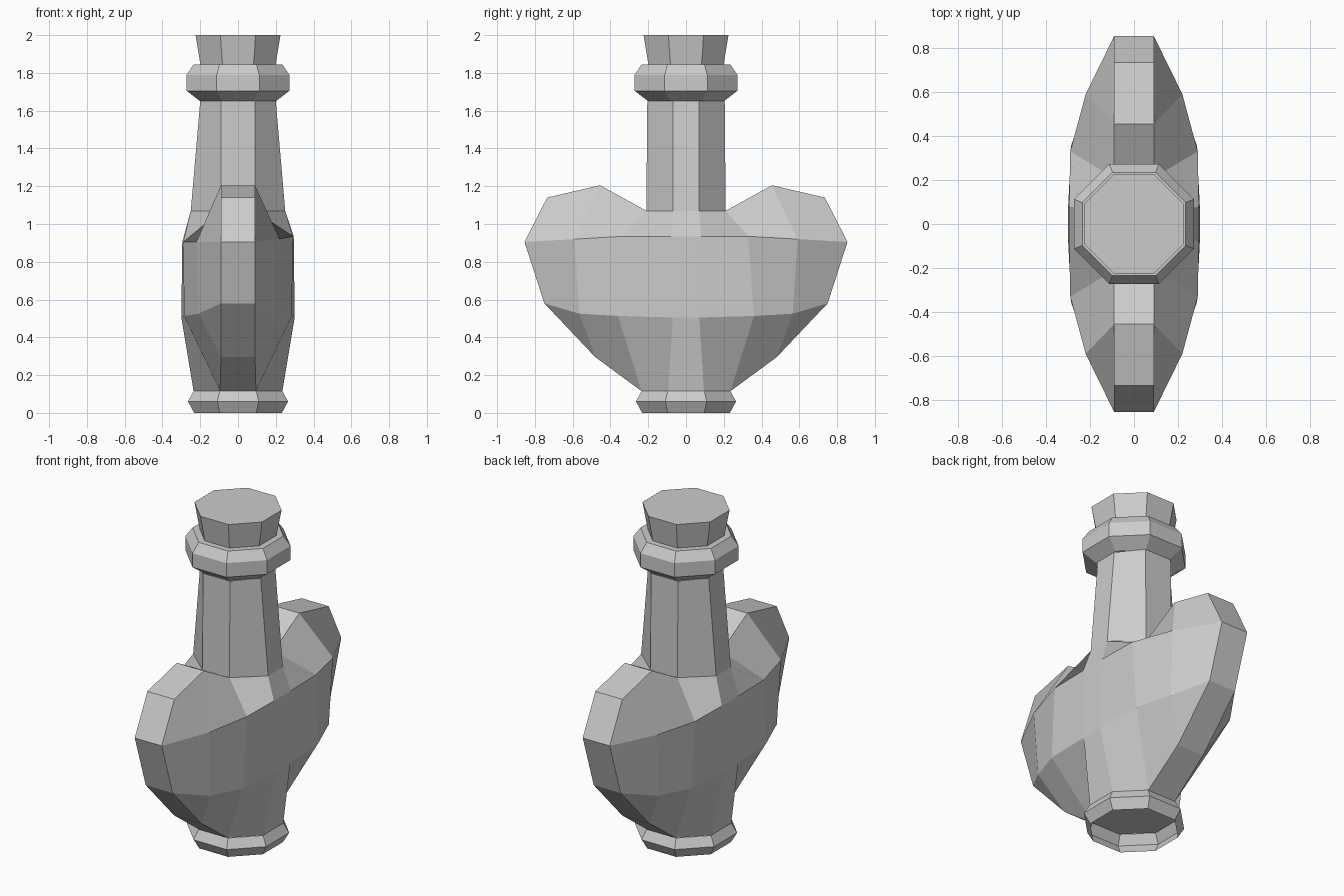
import bpy, bmesh, math

if "Cube" in bpy.data.objects:
    bpy.data.objects.remove(bpy.data.objects["Cube"])


def finish(bm, name):
    bmesh.ops.recalc_face_normals(bm, faces=bm.faces)
    mesh = bpy.data.meshes.new(name)
    bm.to_mesh(mesh)
    bm.free()
    obj = bpy.data.objects.new(name, mesh)
    bpy.context.collection.objects.link(obj)
    return obj


def octagon_lathe(name, profile, cap_bottom=False, cap_top=False):
    """Stack of octagons; profile holds (distance to flat side, z)."""
    bm = bmesh.new()
    rings = []
    for apothem, z in profile:
        r = apothem / math.cos(math.pi / 8)
        angles = [(i + 0.5) * math.pi / 4 for i in range(8)]
        rings.append([bm.verts.new((r * math.cos(a), r * math.sin(a), z)) for a in angles])
    for low, high in zip(rings, rings[1:]):
        for i in range(8):
            j = (i + 1) % 8
            bm.faces.new((low[i], low[j], high[j], high[i]))
    if cap_bottom:
        bm.faces.new(rings[0])
    if cap_top:
        bm.faces.new(rings[-1])
    return finish(bm, name)


# Heart-shaped body with neck: one quarter, rows from the neck down, columns from centre to rim
ROWS = [
    [(.25, .07, 1.07), (.09, .21, 1.07), (.09, .455, 1.205), (.09, .735, 1.14)],
    [(.295, .08, .935), (.29, .33, .935), (.22, .59, .92), (.09, .855, .905)],
    [(.30, .07, .505), (.285, .36, .513), (.21, .565, .525), (.09, .75, .58)],
    [(.235, .095, .115), (.095, .235, .115), (.09, .48, .295), (.09, .75, .58)],
]
NECK_TOP = [(.20, .07, 1.65), (.09, .205, 1.65)]

bm = bmesh.new()
cache = {}


def vert(p, sx, sy):
    x, y, z = p
    # the back face of the heart has a slightly lower, level shoulder line
    if sx < 0 and p in ROWS[1]:
        z = .905
    key = (round(sx * x, 4), round(sy * y, 4), round(z, 4))
    if key not in cache:
        cache[key] = bm.verts.new(key)
    return cache[key]


# Four mirrored quarters
for sx in (1, -1):
    for sy in (1, -1):
        quads = [(NECK_TOP[0], NECK_TOP[1], ROWS[0][1], ROWS[0][0])]
        for a, b in zip(ROWS, ROWS[1:]):
            quads += [(a[i], a[i + 1], b[i + 1], b[i]) for i in range(3)]
        for quad in quads:
            corners = list(dict.fromkeys(vert(p, sx, sy) for p in quad))
            bm.faces.new(corners)

# Strips down the middle of each broad side
centre = [NECK_TOP[0]] + [row[0] for row in ROWS]
for sx in (1, -1):
    for p, q in zip(centre, centre[1:]):
        bm.faces.new((vert(p, sx, 1), vert(p, sx, -1), vert(q, sx, -1), vert(q, sx, 1)))

# Flat rim around each lobe
rim = [NECK_TOP[1]] + ROWS[0][1:] + [ROWS[1][3], ROWS[2][3], ROWS[3][2], ROWS[3][1]]
for sy in (1, -1):
    for p, q in zip(rim, rim[1:]):
        bm.faces.new((vert(p, 1, sy), vert(p, -1, sy), vert(q, -1, sy), vert(q, 1, sy)))

# Floor of the body
c0, c1 = ROWS[3][0], ROWS[3][1]
bm.faces.new([vert(p, sx, sy) for p, sx, sy in (
    (c0, 1, 1), (c1, 1, 1), (c1, -1, 1), (c0, -1, 1),
    (c0, -1, -1), (c1, -1, -1), (c1, 1, -1), (c0, 1, -1))])
finish(bm, "bottle_body")

# Foot ring (open underneath), lip ring and cork
octagon_lathe("foot_ring", [(.232, 0), (.265, .06), (.235, .115)])
octagon_lathe("lip_ring", [(.20, 1.65), (.272, 1.705), (.272, 1.79), (.235, 1.845), (.19, 1.845)])
octagon_lathe("cork", [(.198, 1.84), (.225, 2.0)], cap_bottom=True, cap_top=True)
